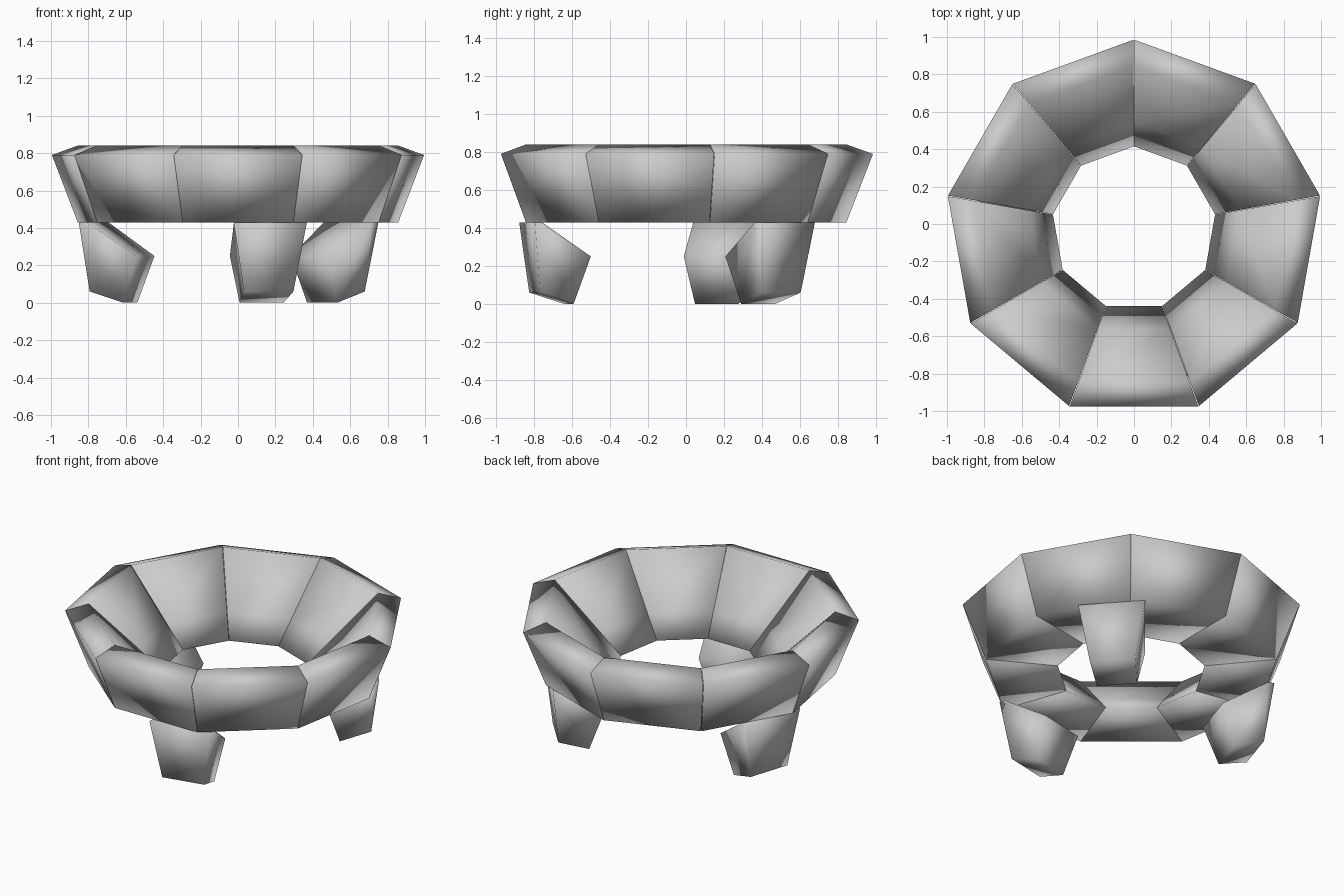
import bpy, bmesh
from math import radians, cos, sin

if "Cube" in bpy.data.objects:
    bpy.data.objects.remove(bpy.data.objects["Cube"])

CY = -0.025  # ring centre in y


def loft(name, a, b):
    """Closed smooth block between two matching outlines."""
    bm = bmesh.new()
    va = [bm.verts.new(p) for p in a]
    vb = [bm.verts.new(p) for p in b]
    n = len(a)
    for i in range(n):
        j = (i + 1) % n
        bm.faces.new((va[i], va[j], vb[j], vb[i]))
    bm.faces.new(va)
    bm.faces.new(vb[::-1])
    bmesh.ops.recalc_face_normals(bm, faces=bm.faces)
    for f in bm.faces:
        f.smooth = True
    me = bpy.data.meshes.new(name)
    bm.to_mesh(me)
    bm.free()
    ob = bpy.data.objects.new(name, me)
    bpy.context.collection.objects.link(ob)
    return ob


def polar(r, deg, z, side=0.0):
    t = radians(deg)
    return (r * cos(t) - side * sin(t), CY + r * sin(t) + side * cos(t), z)


# nine bowl blocks: (radius, z) section
section = [(0.87, 0.43), (1.01, 0.79), (0.87, 0.84), (0.57, 0.555), (0.44, 0.43)]
for k in range(9):
    a0, a1 = 90 + 40 * k, 130 + 40 * k
    loft(f"bowl_block_{k + 1}",
         [polar(r, a0 + 0.1, z) for r, z in section],
         [polar(r, a1 - 0.1, z) for r, z in section])

# three wedge feet: (radius, z, half width)
foot = [(0.83, 0.43, 0.2), (0.79, 0.06, 0.135), (0.605, 0.0, 0.12),
        (0.52, 0.25, 0.155), (0.79, 0.43, 0.19)]
for k in range(3):
    a = -78 + 120 * k
    loft(f"foot_{k + 1}",
         [polar(r, a, z, -h) for r, z, h in foot],
         [polar(r, a, z, h) for r, z, h in foot])
